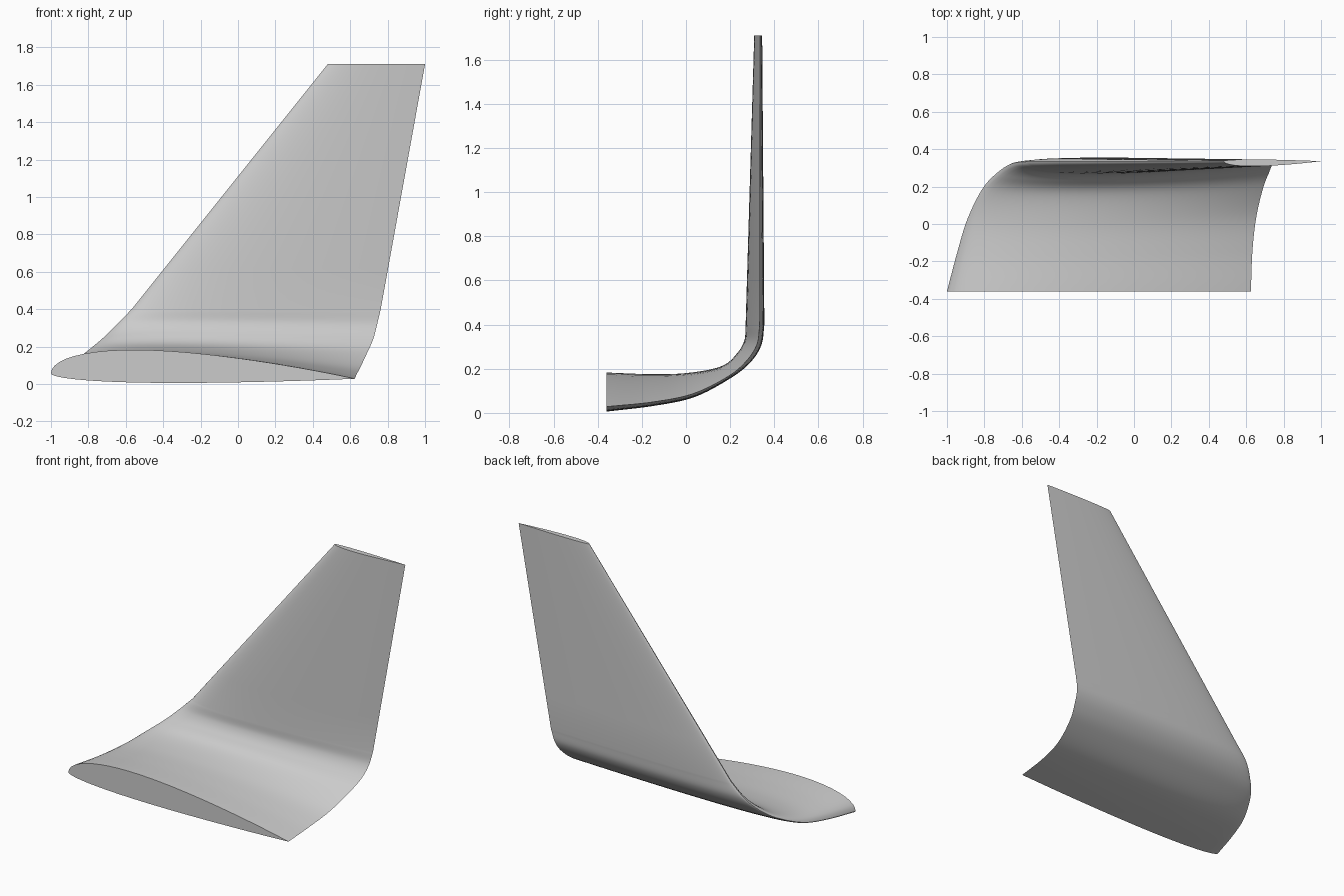
import bpy
import bmesh
from math import cos, sin, pi, radians
from mathutils import Vector

cube = bpy.data.objects.get("Cube")
if cube:
    bpy.data.objects.remove(cube, do_unlink=True)

# Stations along the span:
# y, z of chord, leading x, trailing x, upper bulge, lower bulge, cant angle, chord tilt
STATIONS = [Vector(s) for s in (
    (-.36, .045, -1.0, .625, .134, .041, 0, .012),
    (-.15, .062, -.945, .633, .112, .032, 8, .009),
    (.03, .095, -.89, .653, .088, .026, 18, .006),
    (.19, .168, -.81, .69, .052, .016, 34, .002),
    (.275, .237, -.73, .722, .055, .018, 51, 0),
    (.322, .312, -.655, .742, .060, .020, 73, 0),
    (.334, .40, -.568, .763, .064, .021, 89.5, 0),
)]
TIP = Vector((.336, 1.71, .48, 1.0, .027, .009, 90, 0))
SIDE = 28      # points per airfoil side
STEPS = 8      # sections between stations
FIN_STEPS = 6  # sections along the straight fin


def spline(points, steps):
    """Smooth curve through the stations."""
    pts = [2 * points[0] - points[1]] + points + [2 * points[-1] - points[-2]]
    out = []
    for a, b, c, d in zip(pts, pts[1:], pts[2:], pts[3:]):
        for i in range(steps):
            t = i / steps
            out.append(b + (c - a) * (t / 2) + (2 * a - 5 * b + 4 * c - d) * (t * t / 2)
                       + (3 * b - a - 3 * c + d) * (t ** 3 / 2))
    return out + [points[-1]]


def thickness(u):
    """Airfoil half thickness, peak of one, closed at both ends."""
    return 10 * (.2969 * u ** .5 - .126 * u - .3516 * u ** 2 + .2843 * u ** 3 - .1036 * u ** 4)


def section(s):
    """Closed airfoil loop: trailing edge, over the top, leading edge, back below."""
    y, z, lead, trail, up, low, cant, tilt = s
    ny, nz = -sin(radians(cant)), cos(radians(cant))
    loop = []
    for k in range(2 * SIDE):
        u = (1 + cos(pi * k / SIDE)) / 2
        h = thickness(u) * (up if k < SIDE else -low) if 0 < k else 0
        h += tilt * (1 - 2.4 * u)
        loop.append((lead + (trail - lead) * u, y + ny * h, z + nz * h))
    return loop


# Loft the swept, upturned wing tip
spans = spline(STATIONS, STEPS)
spans += [STATIONS[-1].lerp(TIP, i / FIN_STEPS) for i in range(1, FIN_STEPS + 1)]
bm = bmesh.new()
rings = [[bm.verts.new(p) for p in section(s)] for s in spans]
for a, b in zip(rings, rings[1:]):
    for i in range(len(a)):
        j = (i + 1) % len(a)
        bm.faces.new((a[i], a[j], b[j], b[i]))
bm.faces.new(rings[0])
bm.faces.new(rings[-1])
bmesh.ops.recalc_face_normals(bm, faces=bm.faces)
mesh = bpy.data.meshes.new("winglet")
bm.to_mesh(mesh)
bm.free()

# Single light grey paint
grey = bpy.data.materials.new("light_grey")
grey.use_nodes = True
colour = (.6, .6, .6, 1)
grey.diffuse_color = colour
grey.node_tree.nodes["Principled BSDF"].inputs["Base Color"].default_value = colour
mesh.materials.append(grey)

winglet = bpy.data.objects.new("winglet", mesh)
bpy.context.collection.objects.link(winglet)
bpy.context.view_layer.objects.active = winglet
winglet.select_set(True)
bpy.ops.object.shade_smooth_by_angle(angle=radians(35))
